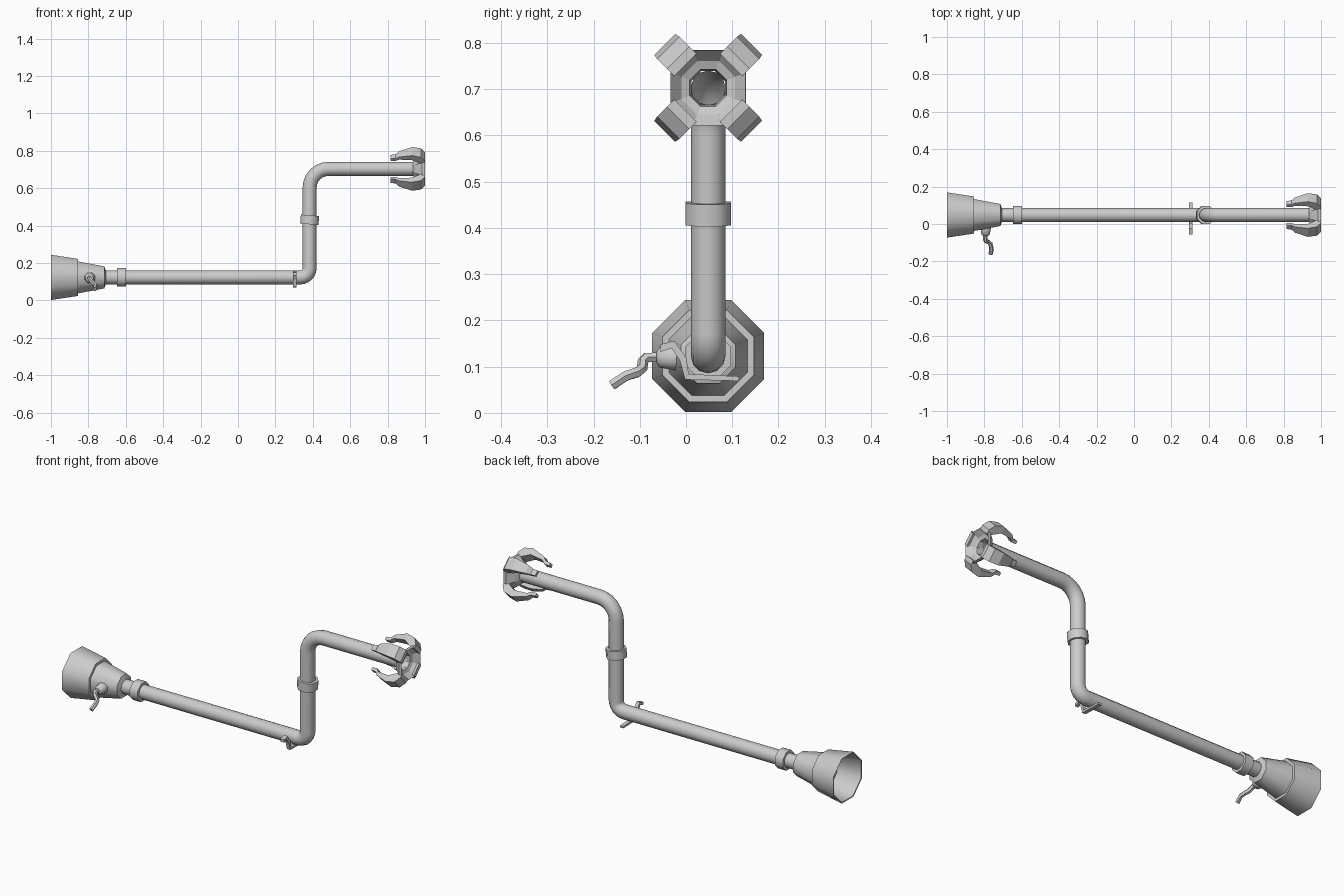
import bpy, bmesh, math
from mathutils import Matrix, Vector

cube = bpy.data.objects.get("Cube")
if cube:
    bpy.data.objects.remove(cube)

grey = bpy.data.materials.new("light_grey")
grey.use_nodes = True
grey.diffuse_color = (0.6, 0.6, 0.6, 1)
grey.node_tree.nodes["Principled BSDF"].inputs["Base Color"].default_value = (0.6, 0.6, 0.6, 1)

Y = 0.048       # side position of the pipe axis
LOW, HIGH = 0.123, 0.703   # heights of the two level pipe runs
X_AXIS = Matrix.Rotation(math.pi / 2, 4, "Y")


def finish(obj, smooth=None):
    obj.data.materials.append(grey)
    if smooth:
        bpy.ops.object.select_all(action="DESELECT")
        obj.select_set(True)
        bpy.context.view_layer.objects.active = obj
        bpy.ops.object.shade_smooth_by_angle(angle=math.radians(smooth))
    return obj


def mesh_object(name, bm, smooth=None):
    mesh = bpy.data.meshes.new(name)
    bm.to_mesh(mesh)
    bm.free()
    obj = bpy.data.objects.new(name, mesh)
    bpy.context.collection.objects.link(obj)
    return finish(obj, smooth)


def lathe(name, profile, matrix, sides=8, smooth=50, closed=False, cap=False):
    """Turn (height, flat-to-centre) points around local z."""
    bm = bmesh.new()
    rings = []
    for h, apothem in profile:
        r = apothem / math.cos(math.pi / sides)
        rings.append([bm.verts.new(matrix @ Vector((
            r * math.cos((i + 0.5) * math.tau / sides),
            r * math.sin((i + 0.5) * math.tau / sides), h))) for i in range(sides)])
    pairs = list(zip(rings, rings[1:]))
    if closed:
        pairs.append((rings[-1], rings[0]))
    for a, b in pairs:
        for i in range(sides):
            j = (i + 1) % sides
            bm.faces.new((a[i], a[j], b[j], b[i]))
    if cap:
        bm.faces.new(rings[-1])
        bm.faces.new(rings[0])
    bmesh.ops.recalc_face_normals(bm, faces=bm.faces)
    return mesh_object(name, bm, smooth)


def tube(name, points, radius, resolution, caps=True):
    curve = bpy.data.curves.new(name, "CURVE")
    curve.dimensions = "3D"
    curve.bevel_depth = radius
    curve.bevel_resolution = resolution
    curve.use_fill_caps = caps
    spline = curve.splines.new("POLY")
    spline.points.add(len(points) - 1)
    for p, co in zip(spline.points, points):
        p.co = (*co, 1)
    temp = bpy.data.objects.new(name, curve)
    bpy.context.collection.objects.link(temp)
    mesh = bpy.data.meshes.new_from_object(temp.evaluated_get(bpy.context.evaluated_depsgraph_get()))
    bpy.data.objects.remove(temp)
    obj = bpy.data.objects.new(name, mesh)
    bpy.context.collection.objects.link(obj)
    return finish(obj, 50)


def loft(name, sections):
    """Join four-cornered sections into a closed solid."""
    bm = bmesh.new()
    rows = [[bm.verts.new(p) for p in s] for s in sections]
    for a, b in zip(rows, rows[1:]):
        for i in range(4):
            j = (i + 1) % 4
            bm.faces.new((a[i], a[j], b[j], b[i]))
    bm.faces.new(rows[0])
    bm.faces.new(rows[-1])
    bmesh.ops.recalc_face_normals(bm, faces=bm.faces)
    return mesh_object(name, bm)


def bend(cx, cz, radius, start, end, steps=6):
    angles = [math.radians(start + (end - start) * i / steps) for i in range(steps + 1)]
    return [(cx + radius * math.cos(a), Y, cz + radius * math.sin(a)) for a in angles]


# Cranked pipe with a tight lower elbow and a wide upper one
riser = 0.383
path = [(-0.73, Y, LOW), (-0.64, Y, LOW)]
path += bend(riser - 0.05, LOW + 0.05, 0.05, -90, 0)
path += bend(riser + 0.1, HIGH - 0.1, 0.1, 180, 90)
path.append((0.95, Y, HIGH))
tube("pipe", path, 0.0375, 4, caps=False)

# Flared horn: hollow bell and the narrower throat behind it
horn = Matrix.Translation((0, Y, LOW)) @ X_AXIS
lathe("horn_bell", [(-1, 0.121), (-0.855, 0.099), (-0.855, 0.082),
                    (-0.87, 0.092), (-0.998, 0.116)], horn, closed=True)
lathe("horn_throat", [(-0.875, 0.089), (-0.715, 0.059), (-0.705, 0.034),
                      (-0.73, 0.034), (-0.74, 0.055), (-0.875, 0.084)], horn, closed=True)
lathe("throat_plug", [(-0.735, 0.056), (-0.73, 0.05)], horn, cap=True)

# Collars clamped round the pipe
band = [(-0.024, 0.034), (-0.024, 0.049), (0.024, 0.049), (0.024, 0.034)]
lathe("horn_collar", band, Matrix.Translation((-0.623, Y, LOW)) @ X_AXIS, closed=True)
lathe("riser_collar", band, Matrix.Translation((riser, Y, 0.431))
      @ Matrix.Rotation(math.radians(5), 4, "Y"), closed=True)

# Open octagonal mouth on the upper end
mouth = Matrix.Translation((0, Y, HIGH)) @ X_AXIS
lathe("mouth_ring", [(0.935, 0.036), (0.95, 0.055), (0.985, 0.082), (1.0, 0.081),
                     (0.972, 0.058), (0.965, 0.04), (0.93, 0.036)], mouth, smooth=None)

# Four claws curling back from the mouth: (x, outer, inner, half width)
claw = [(1.0, 0.092, 0.07, 0.034), (0.978, 0.122, 0.072, 0.034),
        (0.93, 0.133, 0.098, 0.032), (0.862, 0.112, 0.092, 0.022),
        (0.842, 0.094, 0.076, 0.016), (0.815, 0.092, 0.076, 0.014)]
for k, corner in enumerate(("upper_left", "upper_right", "lower_right", "lower_left")):
    turn = Matrix.Translation((0, Y, HIGH)) @ Matrix.Rotation(math.radians(45 + 90 * k), 4, "X")
    loft("claw_" + corner, [[turn @ Vector((x, y, z)) for y, z in
                             ((-w, hi), (w, hi), (w, lo), (-w, lo))]
                            for x, hi, lo, w in claw])

# Crank handle on the horn, set in a small cup
lathe("crank_cup", [(-0.01, 0.018), (0.01, 0.03), (0.055, 0.022), (0.062, 0.012)],
      Matrix.Translation((-0.793, -0.002, 0.12)) @ Matrix.Rotation(math.pi / 2, 4, "X"), cap=True)
tube("crank_handle", [(-0.795, -0.03, 0.12), (-0.795, -0.085, 0.12), (-0.79, -0.093, 0.112),
                      (-0.78, -0.095, 0.096), (-0.768, -0.105, 0.088),
                      (-0.762, -0.13, 0.08), (-0.766, -0.16, 0.06)], 0.012, 1)

# Thin bent lever under the lower elbow
lever = [(-0.055, 0.14), (-0.028, 0.148), (-0.006, 0.115), (0.002, 0.078), (0.115, 0.074)]
thick = [(0, 0.008), (0.003, 0.008), (0.007, 0.003), (0.004, 0.006), (0, 0.005)]
loft("lever", [[(x, y + s * dy, z + s * dz) for x, s in
                ((0.294, -1), (0.314, -1), (0.314, 1), (0.294, 1))]
               for (y, z), (dy, dz) in zip(lever, thick)])
